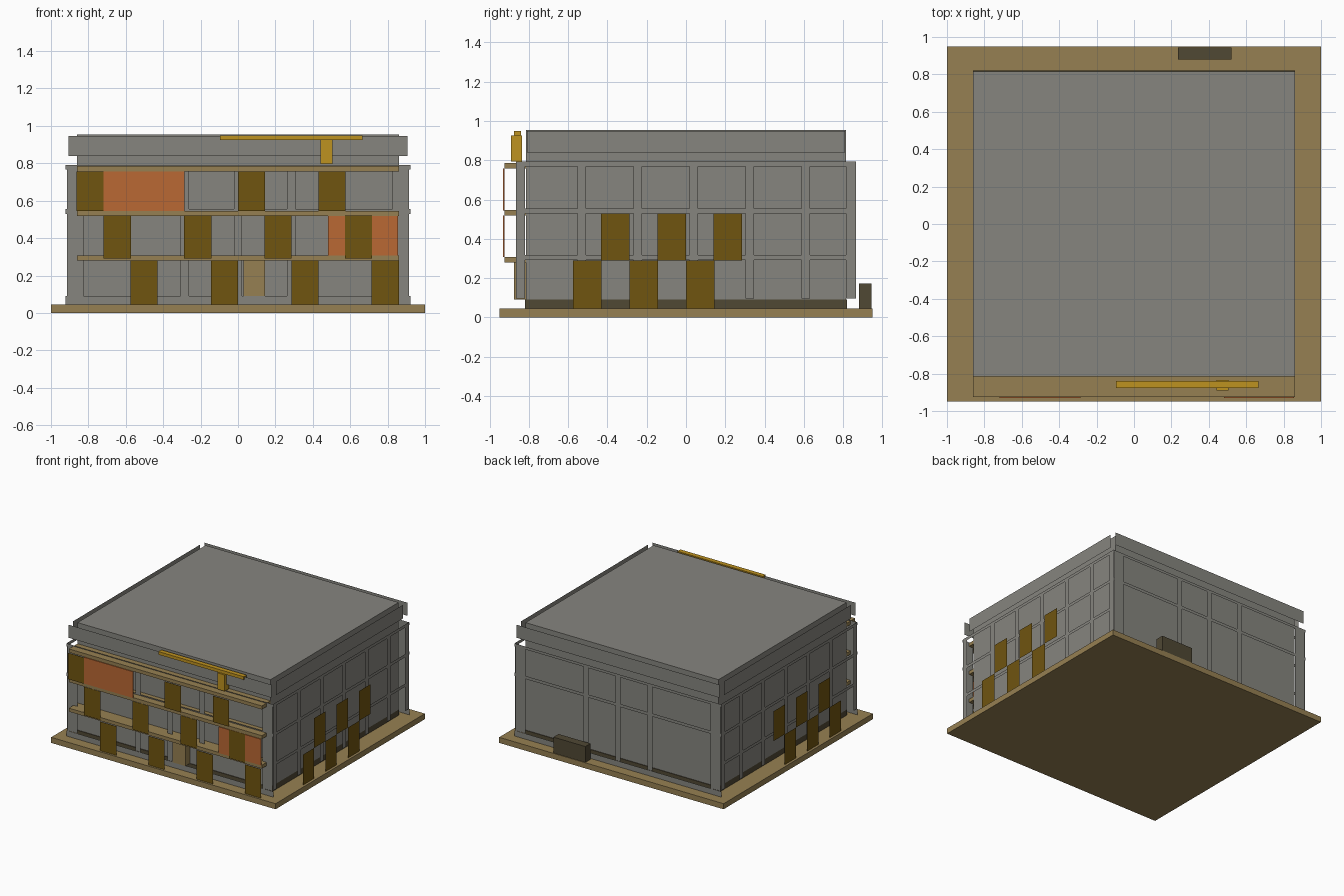
import bpy

cube = bpy.data.objects.get("Cube")
if cube:
    bpy.data.objects.remove(cube, do_unlink=True)


def material(name, rgb):
    mat = bpy.data.materials.new(name)
    mat.use_nodes = True
    mat.diffuse_color = (*rgb, 1)
    bsdf = next(n for n in mat.node_tree.nodes if n.type == 'BSDF_PRINCIPLED')
    bsdf.inputs["Base Color"].default_value = (*rgb, 1)
    bsdf.inputs["Roughness"].default_value = 0.9
    return mat


concrete = material("concrete grey", (0.24, 0.235, 0.212))
sand = material("sandy tan", (0.305, 0.216, 0.084))
bronze = material("dark ochre", (0.162, 0.089, 0.005))
gold = material("sign gold", (0.515, 0.287, 0.014))
orange = material("burnt orange", (0.49, 0.138, 0.034))
dark = material("dark brown", (0.08, 0.065, 0.034))


def make(name, verts, faces, mat):
    mesh = bpy.data.meshes.new(name)
    mesh.from_pydata(verts, [], faces)
    mesh.materials.append(mat)
    obj = bpy.data.objects.new(name, mesh)
    bpy.context.collection.objects.link(obj)
    return obj


def box(name, xs, ys, zs, mat):
    verts = [(x, y, z) for x in xs for y in ys for z in zs]
    faces = [(0, 1, 3, 2), (4, 6, 7, 5), (0, 4, 5, 1),
             (2, 3, 7, 6), (0, 2, 6, 4), (1, 5, 7, 3)]
    return make(name, verts, faces, mat)


def sheets(name, axis, pos, rects, mat):
    """Thin upright sheets at x = pos or y = pos, one per (a0, a1, z0, z1), facing outward."""
    verts, faces = [], []
    for a0, a1, z0, z1 in rects:
        n = len(verts)
        for a, z in ((a0, z0), (a1, z0), (a1, z1), (a0, z1)):
            verts.append((pos, a, z) if axis == 'x' else (a, pos, z))
        face = (n, n + 1, n + 2, n + 3)
        flip = (pos < 0) if axis == 'x' else (pos > 0)
        faces.append(face[::-1] if flip else face)
    return make(name, verts, faces, mat)


# Ground slab, plinth and main block
G = 0.045
box("ground_slab", (-1, 1), (-0.95, 0.95), (0, G), sand)
box("plinth", (-0.86, 0.86), (-0.82, 0.82), (G, 0.09), dark)
box("main_block", (-0.86, 0.86), (-0.815, 0.815), (0.09, 0.955), concrete)

# Side facades: frame grid, parapet and staggered screens
side_bars = [-0.53 + 0.285 * i for i in range(5)]
PANEL = 0.145
for side, s in (("left", 1), ("right", -1)):
    grid = [(-0.865, -0.82, 0.095, 0.79), (0.815, 0.865, 0.095, 0.79)]
    grid += [(c - 0.022, c + 0.022, 0.095, 0.77) for c in side_bars]
    sheets(side + "_frame_uprights", 'x', s * 0.918, grid, concrete)
    bands = [(-0.865, 0.865, z, z + 0.025) for z in (0.292, 0.53, 0.768)]
    sheets(side + "_frame_bands", 'x', s * 0.92, bands, concrete)
    sheets(side + "_parapet", 'x', s * 0.905, [(-0.81, 0.81, 0.84, 0.95)], concrete)
    lower = [(y, y + PANEL, G, 0.29) for y in (-0.575, -0.288, 0)]
    upper = [(y, y + PANEL, 0.29, 0.53) for y in (-0.432, -0.145, 0.14)]
    sheets(side + "_screens", 'x', s * 0.98, lower + upper, bronze)

# Front and back facades
for side, s in (("front", -1), ("back", 1)):
    grid = [(-0.915, -0.825, 0.09, 0.79), (0.825, 0.915, 0.09, 0.79)]
    grid += [(c - 0.022, c + 0.022, 0.09, 0.77) for c in (-0.285, 0, 0.285)]
    sheets(side + "_frame_uprights", 'y', s * 0.865, grid, concrete)
    bands = [(-0.922, 0.922, z0, z1)
             for z0, z1 in ((G, 0.09), (0.53, 0.555), (0.768, 0.79))]
    sheets(side + "_frame_bands", 'y', s * 0.867, bands, concrete)
    sheets(side + "_parapet", 'y', s * 0.865, [(-0.905, 0.905, 0.84, 0.945)], concrete)

# Front galleries and door
for name, z in (("lower", 0.28), ("middle", 0.518), ("upper", 0.757)):
    box(name + "_gallery", (-0.86, 0.86), (-0.925, -0.815), (z, z + 0.028), sand)
box("door", (0.03, 0.145), (-0.875, -0.815), (0.09, 0.28), sand)

# Coloured panels between the galleries
box("upper_orange_panel", (-0.72, -0.285), (-0.931, -0.924), (0.545, 0.757), orange)
box("middle_orange_panel", (0.48, 0.855), (-0.931, -0.924), (0.307, 0.518), orange)

# Staggered front screens
rows = (("lower", (-0.575, -0.145, 0.285, 0.715), G, 0.28),
        ("middle", (-0.718, -0.288, 0.142, 0.572), 0.292, 0.522),
        ("upper", (-0.863, 0, 0.43), 0.545, 0.757))
for name, starts, z0, z1 in rows:
    sheets("front_" + name + "_screens", 'y', -0.934,
           [(x, x + PANEL, z0, z1) for x in starts], bronze)

# Roof sign bar on its post, and the rear utility box
box("sign_post", (0.44, 0.505), (-0.89, -0.835), (0.795, 0.926), gold)
box("sign_bar", (-0.095, 0.665), (-0.877, -0.84), (0.925, 0.95), gold)
box("utility_box", (0.235, 0.52), (0.88, 0.945), (G, 0.173), dark)
